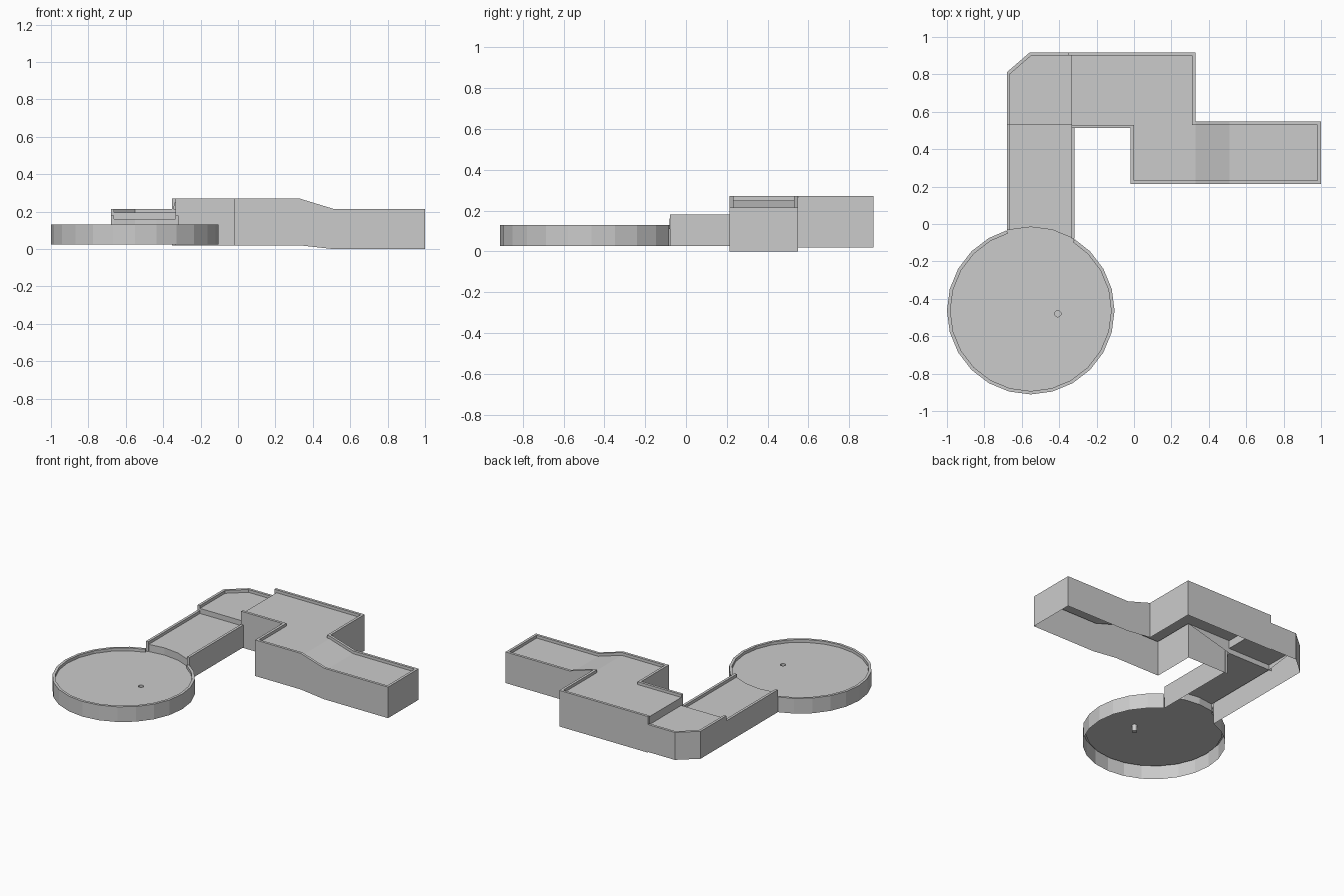
import bpy, bmesh
from math import cos, sin, radians, pi
from mathutils import Vector

if "Cube" in bpy.data.objects:
    bpy.data.objects.remove(bpy.data.objects["Cube"])

RIM = 0.018


def mesh_object(name, verts, faces):
    me = bpy.data.meshes.new(name)
    me.from_pydata([tuple(v) for v in verts], [], faces)
    me.update()
    ob = bpy.data.objects.new(name, me)
    bpy.context.collection.objects.link(ob)
    return ob


def offset(pts, d):
    """Offset an open 2D path to its left with mitred corners."""
    pts = [Vector(p) for p in pts]
    norms = []
    for a, b in zip(pts, pts[1:]):
        t = (b - a).normalized()
        norms.append(Vector((-t.y, t.x)))
    out = []
    for i, p in enumerate(pts):
        a, b = norms[max(i - 1, 0)], norms[min(i, len(norms) - 1)]
        out.append(p + (a + b) * (d / (1 + a.dot(b))))
    return out


def wall(name, pts):
    """Kerb along (x, y, floor, rim, bottom) points, outside on the left."""
    outer = offset([p[:2] for p in pts], RIM)
    verts, faces = [], []
    for (x, y, fl, rim, bot), o in zip(pts, outer):
        verts += [(x, y, fl), (x, y, rim), (o.x, o.y, rim), (o.x, o.y, bot), (o.x, o.y, fl)]
    n = len(pts)
    for i in range(n - 1):
        for k in range(3):
            a, b = i * 5 + k, i * 5 + 5 + k
            faces.append((a, b, b + 1, a + 1))
    e = (n - 1) * 5
    faces += [(0, 1, 2, 4), (e + 4, e + 2, e + 1, e)]
    return mesh_object(name, verts, faces)


def panel(name, pts):
    return mesh_object(name, pts, [tuple(range(len(pts)))])


def rect(name, x0, x1, y0, y1, za, zb=None):
    zb = za if zb is None else zb
    return panel(name, [(x0, y0, za), (x1, y0, zb), (x1, y1, zb), (x0, y1, za)])


# Upper deck, ramp and tee lane: one continuous kerb
HI, LO = (0.25, 0.27, 0.02), (0.195, 0.215, 0.0)
wall("upper_kerb", [
    (-0.352, 0.90, 0.195, 0.27, 0.02), (-0.335, 0.90, *HI), (0.31, 0.90, *HI),
    (0.31, 0.53, *HI), (0.33, 0.53, *HI), (0.51, 0.53, *LO), (0.982, 0.53, *LO),
    (0.982, 0.232, *LO), (0.51, 0.232, *LO), (0.33, 0.232, *HI), (0.0, 0.232, *HI),
    (0.0, 0.53, *HI), (-0.335, 0.53, 0.16, 0.27, 0.02)])
rect("upper_floor_back", -0.335, 0.31, 0.53, 0.90, 0.25)
rect("upper_floor_front", 0.0, 0.33, 0.232, 0.53, 0.25)
rect("ramp_floor", 0.33, 0.51, 0.232, 0.53, 0.25, 0.195)
rect("tee_floor", 0.51, 0.982, 0.232, 0.53, 0.195)
panel("upper_step", [(-0.335, 0.90, 0.195), (-0.335, 0.53, 0.195),
                     (-0.335, 0.53, 0.25), (-0.335, 0.90, 0.25)])

# Chamfered corner
MID = (0.195, 0.215, 0.025)
wall("corner_kerb", [(-0.662, 0.53, 0.16, 0.215, 0.025), (-0.662, 0.803, *MID),
                     (-0.55, 0.90, *MID), (-0.335, 0.90, *MID)])
panel("corner_floor", [(-0.662, 0.53, 0.195), (-0.335, 0.53, 0.195), (-0.335, 0.90, 0.195),
                       (-0.55, 0.90, 0.195), (-0.662, 0.803, 0.195)])
panel("corner_step", [(-0.662, 0.53, 0.16), (-0.335, 0.53, 0.16),
                      (-0.335, 0.53, 0.195), (-0.662, 0.53, 0.195)])

# Round green, open where the lane comes in
CX, CY, RI, RO = -0.552, -0.463, 0.43, 0.447
GF = 0.11
A_RIGHT, A_LEFT = 58.5, 106.5


def polar(r, a):
    return (CX + r * cos(radians(a)), CY + r * sin(radians(a)))


rim_angles = [A_RIGHT] + list(range(45, -246, -15)) + [A_LEFT - 360]
wall("green_kerb", [(*polar(RI, a), GF, 0.13, 0.025) for a in rim_angles])
gap = [polar(RO, a) for a in (A_RIGHT, 60, 75, 90, 105, A_LEFT)]
panels = [(x, y, z) for x, y in gap for z in (GF, 0.16)]
mesh_object("green_step", panels,
            [(2 * i, 2 * i + 1, 2 * i + 3, 2 * i + 2) for i in range(len(gap) - 1)])

# Straight lane between the corner and the green
LANE = (0.16, 0.18, 0.025)
END = (0.11, 0.18, 0.025)
wall("lane_kerb_left", [(-0.662, -0.033, *END), (-0.662, 0.0, *LANE), (-0.662, 0.53, *LANE)])
wall("lane_kerb_right", [(-0.335, 0.515, *LANE), (-0.335, -0.04, *LANE), (-0.335, -0.078, *END)])
panel("lane_floor", [(-0.335, 0.53, 0.16), (-0.662, 0.53, 0.16), (-0.662, -0.03, 0.16)]
      + [(x, y, 0.16) for x, y in gap[-2:0:-1]] + [(-0.335, -0.073, 0.16)])

# Green floor with a hole
HX, HY, HR, SIDES = -0.407, -0.48, 0.017, 12
hole = [(HX + HR * cos(2 * pi * i / SIDES), HY + HR * sin(2 * pi * i / SIDES)) for i in range(SIDES)]
outline = gap + [polar(RI, a) for a in reversed(rim_angles)]
bm = bmesh.new()
edges = []
for loop in (outline, hole):
    vs = [bm.verts.new((x, y, GF)) for x, y in loop]
    edges += [bm.edges.new((vs[i - 1], vs[i])) for i in range(len(vs))]
bmesh.ops.triangle_fill(bm, edges=edges, use_beauty=True, normal=(0, 0, 1))
for f in bm.faces:
    f.normal_update()
    if f.normal.z < 0:
        f.normal_flip()
me = bpy.data.meshes.new("green_floor")
bm.to_mesh(me)
bm.free()
bpy.context.collection.objects.link(bpy.data.objects.new("green_floor", me))

# Cup in the hole
cup = [(x, y, z) for z in (GF, 0.065) for x, y in hole]
mesh_object("cup", cup, [(i, (i + 1) % SIDES, (i + 1) % SIDES + SIDES, i + SIDES)
                         for i in range(SIDES)] + [tuple(range(SIDES, 2 * SIDES))])
